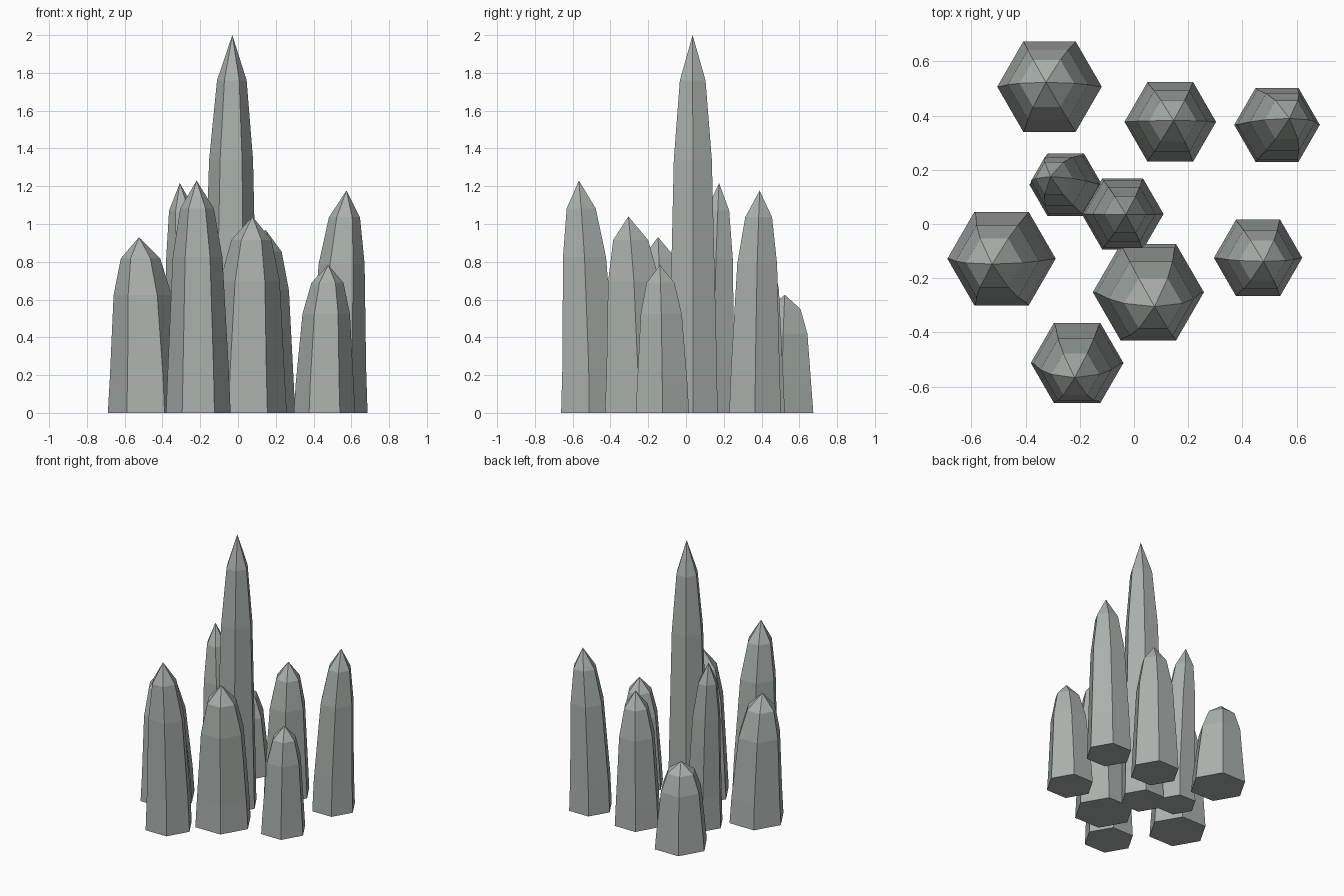
import bpy
import bmesh
from math import cos, sin, tau

# Remove the default cube
cube = bpy.data.objects.get("Cube")
if cube:
    bpy.data.objects.remove(cube, do_unlink=True)

# Grey stone colour
stone = bpy.data.materials.new("stone_grey")
stone.use_nodes = True
colour = (0.41, 0.44, 0.42, 1.0)
stone.diffuse_color = colour
bsdf = next(n for n in stone.node_tree.nodes if n.type == "BSDF_PRINCIPLED")
bsdf.inputs["Base Color"].default_value = colour

SIDES = 6
# Height fraction and radius fraction of each ring
PROFILE = [(0, 1), (0.2, 0.94), (0.67, 0.77), (0.88, 0.52)]


def spike(name, base, radius, tip, height):
    """Six-sided tapering spike that bends gently towards its tip."""
    bm = bmesh.new()
    rings = []
    for t, r in PROFILE:
        cx = base[0] + (tip[0] - base[0]) * t * t
        cy = base[1] + (tip[1] - base[1]) * t * t
        rings.append([bm.verts.new((cx + radius * r * cos(tau * i / SIDES),
                                    cy + radius * r * sin(tau * i / SIDES),
                                    height * t)) for i in range(SIDES)])
    apex = bm.verts.new((tip[0], tip[1], height))
    bm.faces.new(rings[0][::-1])
    for i in range(SIDES):
        j = (i + 1) % SIDES
        for low, high in zip(rings, rings[1:]):
            bm.faces.new((low[i], low[j], high[j], high[i]))
        bm.faces.new((rings[-1][i], rings[-1][j], apex))
    mesh = bpy.data.meshes.new(name)
    bm.to_mesh(mesh)
    bm.free()
    mesh.materials.append(stone)
    obj = bpy.data.objects.new(name, mesh)
    bpy.context.collection.objects.link(obj)


# Spikes: base centre, base radius, tip position, height
spike("tall_centre_spike", (-0.042, 0.037), 0.151, (-0.03, 0.035), 2.0)
spike("slim_inner_spike", (-0.252, 0.145), 0.134, (-0.308, 0.175), 1.217)
spike("short_back_spike", (-0.312, 0.507), 0.193, (-0.325, 0.523), 0.625)
spike("back_spike", (0.134, 0.377), 0.169, (0.146, 0.382), 0.97)
spike("back_left_spike", (0.528, 0.366), 0.158, (0.574, 0.39), 1.177)
spike("right_spike", (-0.489, -0.128), 0.2, (-0.524, -0.148), 0.93)
spike("front_centre_spike", (0.053, -0.252), 0.205, (0.076, -0.305), 1.04)
spike("left_spike", (0.458, -0.125), 0.163, (0.478, -0.138), 0.783)
spike("front_spike", (-0.21, -0.513), 0.171, (-0.219, -0.567), 1.23)
